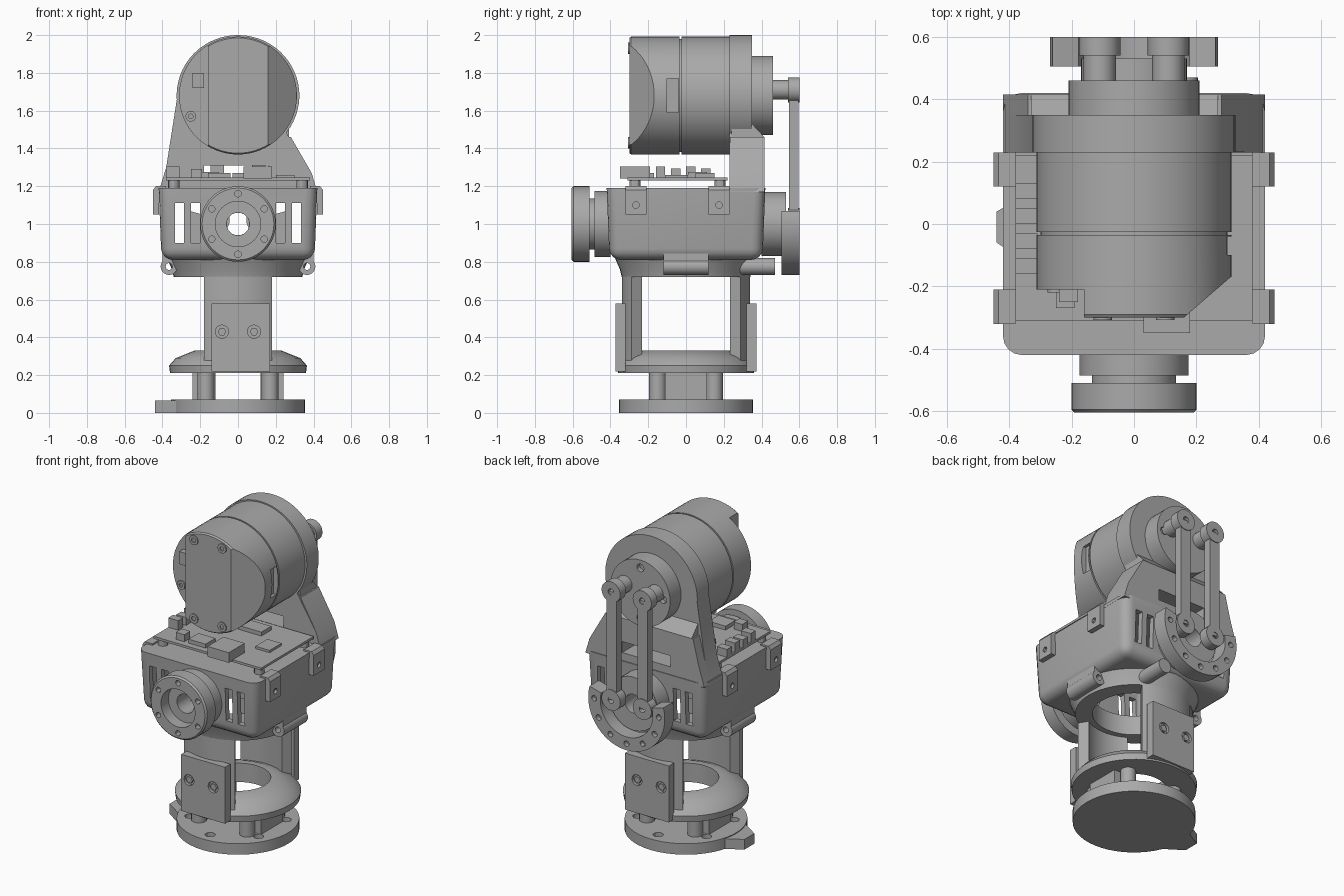
import bpy, bmesh
from math import sin, cos, pi, radians
from mathutils import Vector

default_cube = bpy.data.objects.get("Cube")
if default_cube:
    bpy.data.objects.remove(default_cube, do_unlink=True)

grey = bpy.data.materials.new("machined grey")
grey.use_nodes = True
grey.diffuse_color = (0.4, 0.4, 0.4, 1)
for node in grey.node_tree.nodes:
    if node.type == 'BSDF_PRINCIPLED':
        node.inputs["Base Color"].default_value = grey.diffuse_color
        node.inputs["Roughness"].default_value = 0.6

parts = []


def place(axis, u, v, h):
    return Vector({'x': (h, u, v), 'y': (u, h, v), 'z': (u, v, h)}[axis])


def finish(name, bm):
    bmesh.ops.remove_doubles(bm, verts=bm.verts, dist=1e-5)
    bmesh.ops.recalc_face_normals(bm, faces=bm.faces)
    mesh = bpy.data.meshes.new(name)
    bm.to_mesh(mesh)
    bm.free()
    mesh.materials.append(grey)
    obj = bpy.data.objects.new(name, mesh)
    bpy.context.scene.collection.objects.link(obj)
    parts.append(obj)
    return obj


def lathe(name, profile, axis='z', at=(0, 0), start=0, end=360, steps=48):
    """Revolve a closed (radius, height) profile; partial sweeps get end caps."""
    bm = bmesh.new()
    full = end - start == 360
    rings = []
    for i in range(steps if full else steps + 1):
        a = radians(start + (end - start) * i / steps)
        rings.append([bm.verts.new(place(axis, at[0] + r * cos(a), at[1] + r * sin(a), h))
                      for r, h in profile])
    n = len(profile)
    pairs = list(zip(rings, rings[1:])) + ([(rings[-1], rings[0])] if full else [])
    for a, b in pairs:
        for j in range(n):
            k = (j + 1) % n
            if profile[j][0] + profile[k][0] > 0:
                bm.faces.new((a[j], a[k], b[k], b[j]))
    if not full:
        bm.faces.new(rings[0])
        bm.faces.new(rings[-1])
    return finish(name, bm)


def ring(name, axis, at, outer, low, high, inner=0, **kw):
    return lathe(name, [(inner, low), (outer, low), (outer, high), (inner, high)], axis, at, **kw)


def prism(name, axis, points, low, high):
    bm = bmesh.new()
    a = [bm.verts.new(place(axis, u, v, low)) for u, v in points]
    b = [bm.verts.new(place(axis, u, v, high)) for u, v in points]
    bm.faces.new(a)
    bm.faces.new(b)
    for i in range(len(a)):
        j = (i + 1) % len(a)
        bm.faces.new((a[i], a[j], b[j], b[i]))
    return finish(name, bm)


def box(name, x, y, z):
    return prism(name, 'z', [(x[0], y[0]), (x[1], y[0]), (x[1], y[1]), (x[0], y[1])], *z)


def cut(target, cutter):
    mod = target.modifiers.new("cut", 'BOOLEAN')
    mod.operation = 'DIFFERENCE'
    mod.solver = 'EXACT'
    mod.object = cutter
    bpy.context.view_layer.objects.active = target
    bpy.ops.object.modifier_apply(modifier=mod.name)
    parts.remove(cutter)
    bpy.data.objects.remove(cutter, do_unlink=True)


def shell(name, top, base, low, high, round_by):
    """Tapered box with rounded sides and bottom."""
    bm = bmesh.new()
    bmesh.ops.create_cube(bm, size=2)
    for v in bm.verts:
        half = top if v.co.z > 0 else base
        v.co = (v.co.x * half, v.co.y * half, high if v.co.z > 0 else low)
    edges = [e for e in bm.edges if min(v.co.z for v in e.verts) < high - 0.01]
    bmesh.ops.bevel(bm, geom=edges, offset=round_by, segments=4, profile=0.5, affect='EDGES')
    return finish(name, bm)


# Base disc with blind bolt holes and an edge lug
base = ring("base_disc", 'z', (0, 0), 0.355, 0, 0.07)
for i in range(6):
    a = radians(60 * i + 30)
    cut(base, ring("hole", 'z', (0.28 * cos(a), 0.28 * sin(a)), 0.03, 0.03, 0.1, steps=12))
prism("base_lug", 'z', [(-0.3, 0.12), (-0.44, 0.04), (-0.44, -0.06), (-0.32, -0.14)], 0, 0.065)

# Spacer posts between the base and the yoke
for s in (-1, 1):
    box("spacer_block", sorted((0.12 * s, 0.24 * s)), (-0.11, 0.11), (0.06, 0.22))
    for y in (-0.15, 0.15):
        ring("spacer_post", 'z', (0.17 * s, y), 0.045, 0.06, 0.22, steps=20)

# Yoke: lower flange, two curved arms with bolted outer plates, flared neck
lathe("yoke_flange", [(0.19, 0.21), (0.36, 0.21), (0.365, 0.25), (0.33, 0.29), (0.23, 0.33), (0.19, 0.33)])
for s in (-1, 1):
    mid = 90 * s
    ring("yoke_arm", 'z', (0, 0), 0.34, 0.21, 0.76, inner=0.275, start=mid - 32, end=mid + 32, steps=16)
    plate = box("arm_plate", (-0.14, 0.17), sorted((0.32 * s, 0.373 * s)), (0.22, 0.58))
    for x in (-0.085, 0.085):
        cut(plate, ring("hole", 'y', (x, 0.43), 0.035, *sorted((0.355 * s, 0.4 * s)), steps=16))
        ring("arm_bolt", 'y', (x, 0.43), 0.022, *sorted((0.34 * s, 0.37 * s)), steps=6)
lathe("yoke_neck", [(0.24, 0.72), (0.34, 0.72), (0.35, 0.76), (0.385, 0.84), (0.24, 0.84)])
for s in (-1, 1):
    ring("neck_side_lug", 'y', (0.365 * s, 0.775), 0.045, -0.12, 0.12, inner=0.018, steps=20)
    box("neck_side_web", sorted((0.32 * s, 0.4 * s)), (-0.12, 0.12), (0.8, 0.86))
ring("rear_pin", 'y', (0.16, 0.775), 0.045, 0.28, 0.47, steps=20)

# Hollow housing with slots, a through bore and an open bottom
housing = shell("housing", 0.42, 0.405, 0.81, 1.19, 0.06)
cut(housing, shell("hollow", 0.385, 0.37, 0.845, 1.16, 0.04))
cut(housing, ring("opening", 'z', (0, 0), 0.24, 0.7, 0.9))
cut(housing, ring("bore", 'y', (0, 1), 0.06, -0.6, 0.6, steps=24))
for s in (-1, 1):
    for x in (0.225, 0.31):
        cut(housing, box("slot", sorted(((x - 0.024) * s, (x + 0.024) * s)), (-0.6, 0.6), (0.9, 1.11)))

# Clips hooked over the housing sides
for s in (-1, 1):
    for y in (-0.265, 0.175):
        clip = prism("side_clip", 'y', [(0.38 * s, 1.2), (0.435 * s, 1.2), (0.45 * s, 1.18), (0.45 * s, 1.05),
                                        (0.418 * s, 1.05), (0.418 * s, 1.17), (0.38 * s, 1.17)], y - 0.055, y + 0.055)
        cut(clip, ring("hole", 'x', (y, 1.1), 0.017, *sorted((0.435 * s, 0.47 * s)), steps=12))

# Front output flange, hub and bolts
ring("front_hub", 'y', (0, 1), 0.175, -0.485, -0.4, inner=0.06)
ring("front_neck", 'y', (0, 1), 0.135, -0.53, -0.47, inner=0.06)
flange = lathe("front_flange", [(0.12, -0.605), (0.19, -0.605), (0.2, -0.595), (0.2, -0.51), (0.12, -0.51)], 'y', (0, 1))
for i in range(6):
    a = radians(60 * i + 30)
    cut(flange, ring("hole", 'y', (0.16 * cos(a), 1 + 0.16 * sin(a)), 0.017, -0.65, -0.57, steps=12))

# Rear hub and holed crescent crank
ring("rear_hub", 'y', (0, 1), 0.17, 0.4, 0.53, inner=0.06)
crank = ring("rear_crank", 'y', (0, 1), 0.27, 0.505, 0.6, inner=0.185, start=-195, end=15, steps=36)
for i in range(7):
    a = radians(-180 + 30 * i)
    cut(crank, ring("hole", 'y', (0.228 * cos(a), 1 + 0.228 * sin(a)), 0.018, 0.57, 0.65, steps=12))

# Rear tower: rounded plate with a thicker skirt and an opening
Z = 1.68
feet = [(-0.38, 1.3), (-0.42, 1.17), (0.42, 1.17), (0.39, 1.27)]
arc = [(0.325 * cos(radians(a)), Z + 0.32 * sin(radians(a))) for a in range(-38, 188, 6)]
tower = prism("tower_plate", 'y', arc + feet, 0.23, 0.35)
skirt = prism("tower_skirt", 'y', feet + [(0.28, 1.46), (-0.34, 1.46)], 0.232, 0.415)
prism("tower_ramp", 'x', [(0.24, 1.46), (0.415, 1.46), (0.35, 1.53), (0.24, 1.53)], -0.33, 0.27)
for part in (tower, skirt):
    cut(part, box("window", (-0.18, 0.16), (0.1, 0.6), (1.24, 1.31)))

# Motor can with a seam, a chamfered front and a step
motor = lathe("motor", [(0, -0.3), (0.305, -0.3), (0.312, -0.29), (0.312, -0.035), (0.3, -0.035), (0.3, -0.025),
                        (0.312, -0.025), (0.312, 0.24), (0, 0.24)], 'y', (0, Z), steps=64)
cut(motor, prism("chamfer", 'z', [(0.16, -0.31), (0.16, -0.3), (0.31, -0.17), (0.4, -0.17), (0.4, -0.31)], 1, 2.2))
cut(motor, box("step", (-0.4, -0.16), (-0.4, -0.21), (1, 2.2)))
for x in (-0.1, 0.1):
    for z in (Z - 0.25, Z + 0.25):
        ring("motor_screw", 'y', (x, z), 0.03, -0.307, -0.29, inner=0.014, steps=16)
ring("step_screw", 'y', (-0.25, 1.57), 0.028, -0.22, -0.2, inner=0.012, steps=16)
box("step_connector", (-0.24, -0.18), (-0.25, -0.2), (1.72, 1.8))
cut(motor, box("side_window", (0.28, 0.4), (-0.1, -0.04), (1.59, 1.77)))

# Rear wheel, pins and the pair of connecting rods
wheel = ring("rear_wheel", 'y', (0, Z), 0.21, 0.34, 0.46)
for i in range(4):
    a = radians(90 * i)
    cut(wheel, ring("hole", 'y', (0.16 * cos(a), Z + 0.16 * sin(a)), 0.025, 0.43, 0.5, steps=12))
for s in (-1, 1):
    x = 0.11 * s
    ring("upper_pin", 'y', (x, 1.71), 0.052, 0.44, 0.56, steps=20)
    ring("lower_pin", 'y', (x, 1.02), 0.045, 0.5, 0.56, steps=20)
    box("rod", (x - 0.036, x + 0.036), (0.545, 0.595), (1.02, 1.71))
    for z in (1.02, 1.71):
        ring("rod_eye", 'y', (x, z), 0.066, 0.54, 0.6, inner=0.02, steps=24)

# Circuit board on standoffs with chips and connectors
box("circuit_board", (-0.38, 0.38), (-0.31, 0.22), (1.23, 1.245))
for x in (-0.34, 0.34):
    for y in (-0.27, 0.18):
        ring("standoff", 'z', (x, y), 0.03, 1.18, 1.235, steps=12)
box("front_connector", (0.03, 0.18), (-0.35, -0.19), (1.24, 1.305))
for x, y, w, d, h in [(-0.1, -0.22, 0.06, 0.05, 0.03), (0.25, -0.05, 0.05, 0.06, 0.02), (0.05, 0.1, 0.08, 0.05, 0.03),
                      (-0.22, -0.24, 0.03, 0.03, 0.05), (-0.16, 0.06, 0.06, 0.05, 0.035)]:
    box("chip", (x - w, x + w), (y - d, y + d), (1.24, 1.24 + h))
for i in range(4):
    y = -0.16 + 0.08 * i
    box("side_connector", (-0.38, -0.31), (y, y + 0.05), (1.24, 1.305 - 0.01 * (i % 2)))

# Smooth curved surfaces and keep edges crisp
bpy.ops.object.select_all(action='DESELECT')
for obj in parts:
    obj.select_set(True)
bpy.context.view_layer.objects.active = parts[0]
bpy.ops.object.shade_smooth_by_angle(angle=radians(30))
